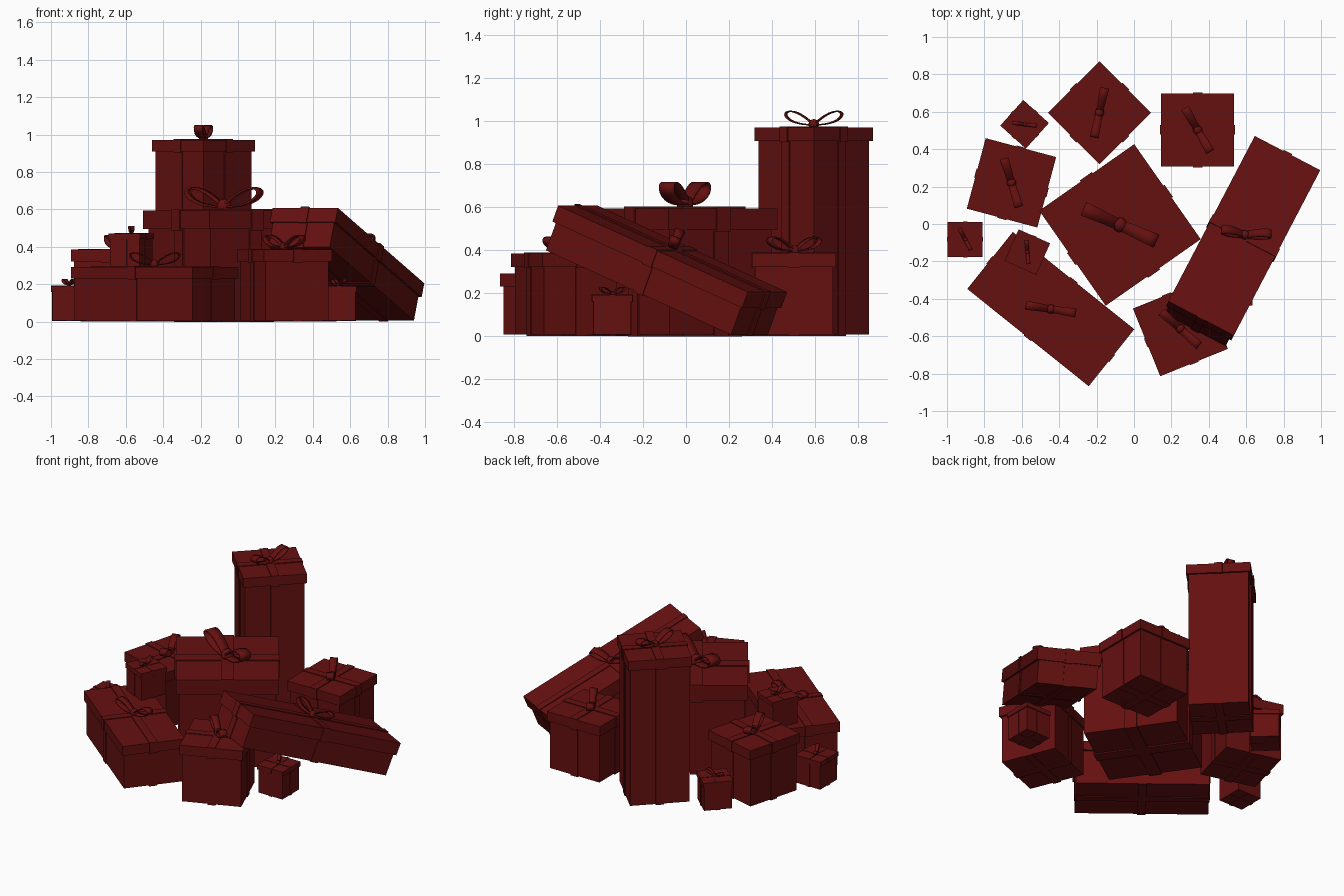
import bpy, bmesh
from math import radians, sin, cos, pi
from mathutils import Matrix, Vector

if "Cube" in bpy.data.objects:
    bpy.data.objects.remove(bpy.data.objects["Cube"])

mat = bpy.data.materials.new("dark_red_paper")
mat.diffuse_color = (0.13, 0.005, 0.005, 1)
mat.use_nodes = True
mat.node_tree.nodes["Principled BSDF"].inputs["Base Color"].default_value = mat.diffuse_color


def finish(bm, name, M, smooth=False):
    bmesh.ops.recalc_face_normals(bm, faces=bm.faces)
    for f in bm.faces:
        f.smooth = smooth
    me = bpy.data.meshes.new(name)
    bm.to_mesh(me)
    bm.free()
    me.materials.append(mat)
    ob = bpy.data.objects.new(name, me)
    ob.matrix_world = M
    bpy.context.collection.objects.link(ob)
    return ob


def block(bm, w, d, z0, z1):
    """Axis-aligned block centred on x/y between two heights."""
    m = Matrix.Translation((0, 0, (z0 + z1) / 2)) @ Matrix.Diagonal((w, d, z1 - z0, 1))
    bmesh.ops.create_cube(bm, size=1, matrix=m)


def bow_loops(name, M, s):
    """Two teardrop ribbon loops rising from the knot."""
    bm = bmesh.new()
    n, tilt = 20, radians(22)
    for side in (1, -1):
        rows = []
        for i in range(n):
            u = 2 * pi * i / n
            a = 0.143 * (1 - cos(u)) / 2
            b = 0.029 * sin(u) * sin(u / 2)
            x = a * cos(tilt) - b * sin(tilt)
            z = a * sin(tilt) + b * cos(tilt) + 0.012
            hw = 0.018 + 0.006 * a / 0.143
            rows.append([bm.verts.new((side * x * s, y * s, z * s)) for y in (-hw, hw)])
        for i in range(n):
            p, q = rows[i], rows[(i + 1) % n]
            bm.faces.new((p[0], p[1], q[1], q[0]))
    ob = finish(bm, name, M, True)
    mod = ob.modifiers.new("thickness", 'SOLIDIFY')
    mod.thickness = 0.006 * s
    mod.offset = 0


def gift(name, M, w, d, h, lid, s, bow_angle):
    """Gift box: body, overhanging lid, crossed ribbons and a bow. M places the base centre."""
    inset, t, rw = 0.026 * s, 0.005 * s, 0.05 * s
    bw, bd, zl = w - inset, d - inset, h - lid
    bm = bmesh.new()
    block(bm, bw, bd, 0, zl)
    finish(bm, name + "_body", M)
    bm = bmesh.new()
    block(bm, w, d, zl, h)
    finish(bm, name + "_lid", M)
    # crossed ribbon bands around body and lid
    bm = bmesh.new()
    block(bm, bw + 2 * t, rw, -t, zl)
    block(bm, rw, bd + 2 * t, -t, zl)
    block(bm, w + 2 * t, rw, zl - t, h + t)
    block(bm, rw, d + 2 * t, zl - t, h + t)
    finish(bm, name + "_ribbon", M)
    # bow
    B = M @ Matrix.Translation((0, 0, h)) @ Matrix.Rotation(radians(bow_angle), 4, 'Z')
    bow_loops(name + "_bow_loops", B, s)
    bm = bmesh.new()
    bmesh.ops.create_uvsphere(bm, u_segments=16, v_segments=10, radius=0.025 * s,
                              matrix=Matrix.Translation((0, 0, 0.014 * s)))
    finish(bm, name + "_bow_knot", B, True)


# name, x, y, base z, rotation, width, depth, height, lid height, scale, bow direction (world)
boxes = [
    ("tall_gift", -0.185, 0.595, 0, -45, 0.39, 0.39, 0.965, 0.062, 1, 78),
    ("back_right_gift", 0.34, 0.503, 0, 0, 0.39, 0.39, 0.378, 0.063, 1, -60),
    ("centre_gift", -0.075, -0.005, 0, 35, 0.62, 0.62, 0.588, 0.1, 1.58, -24),
    ("left_gift", -0.655, 0.22, 0, -15, 0.39, 0.39, 0.378, 0.063, 1, -73),
    ("back_small_gift", -0.585, 0.533, 0, 48, 0.184, 0.184, 0.185, 0.03, 0.48, -7),
    ("left_small_gift", -0.903, -0.082, 0, 0, 0.188, 0.188, 0.185, 0.03, 0.48, -62),
    ("long_gift", -0.445, -0.455, 0, -38.7, 0.832, 0.39, 0.286, 0.062, 1, -9),
    ("stacked_small_gift", -0.57, -0.15, 0.286, -24, 0.184, 0.184, 0.18, 0.03, 0.48, -85),
    ("front_gift", 0.248, -0.56, 0, 22, 0.39, 0.39, 0.378, 0.063, 1, -42),
    ("right_small_gift", 0.54, -0.343, 0, 0, 0.188, 0.188, 0.185, 0.03, 0.48, -60),
]
for name, x, y, z, rot, w, d, h, lid, s, bow in boxes:
    M = Matrix.Translation((x, y, z + 0.006)) @ Matrix.Rotation(radians(rot), 4, 'Z')
    gift(name, M, w, d, h, lid, s, bow - rot)

# long flat gift leaning on its neighbours, positioned by the centre of its lid
R = Matrix.Rotation(radians(-27.6), 4, 'Z') @ Matrix.Rotation(radians(-22), 4, 'X')
lean_h = 0.22
base = Vector((0.59, -0.0625, 0.406)) - R.to_3x3() @ Vector((0, 0, lean_h))
gift("leaning_gift", Matrix.Translation(base) @ R, 0.395, 1.075, lean_h, 0.08, 1, 24)
